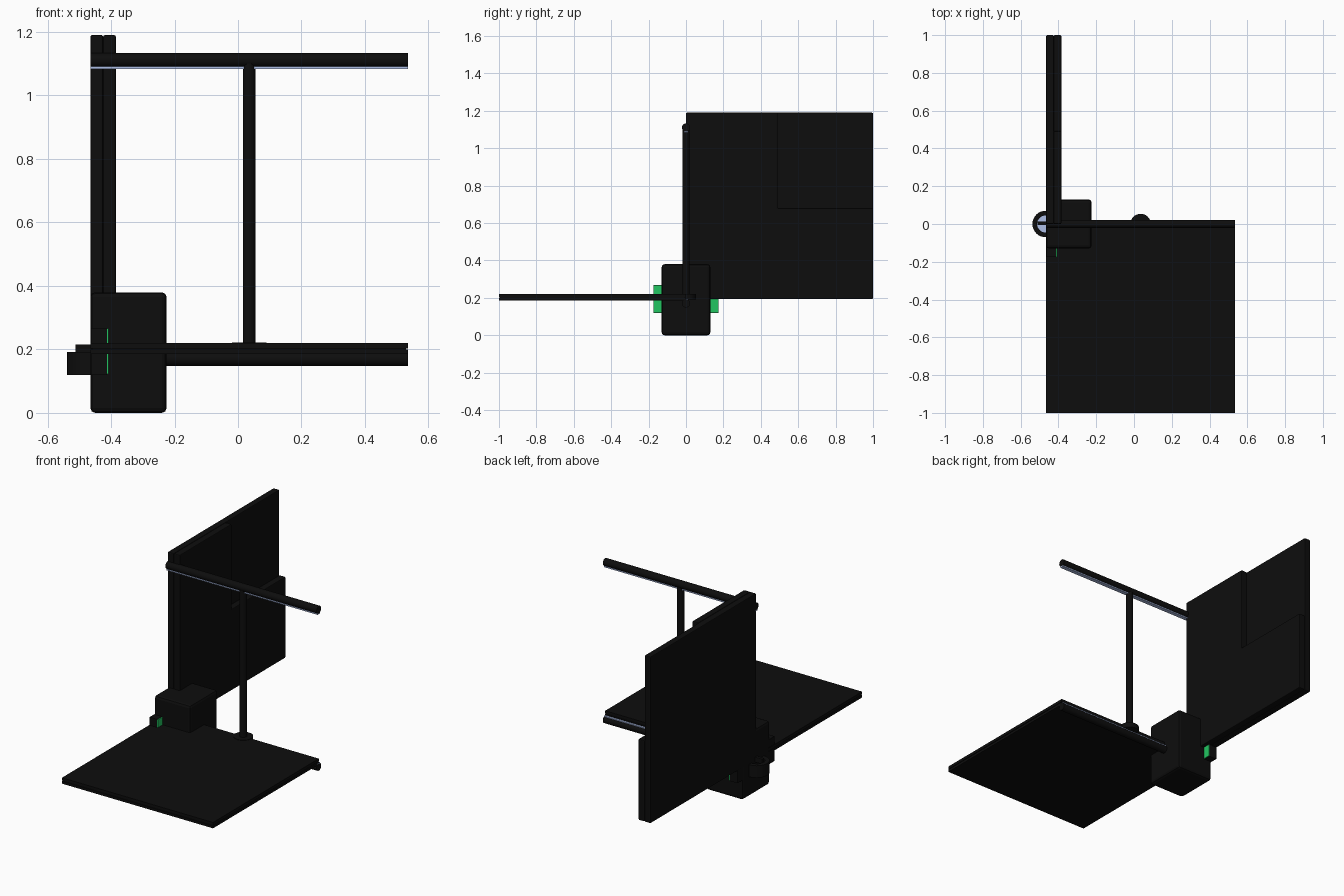
import bpy
import bmesh
from math import pi
from mathutils import Matrix

cube = bpy.data.objects.get("Cube")
if cube:
    bpy.data.objects.remove(cube, do_unlink=True)


def material(name, rgb):
    m = bpy.data.materials.new(name)
    m.use_nodes = True
    m.diffuse_color = (*rgb, 1)
    m.node_tree.nodes["Principled BSDF"].inputs["Base Color"].default_value = (*rgb, 1)
    return m


BLACK = material("black", (0.004, 0.004, 0.004))
GREEN = material("green", (0.016, 0.56, 0.12))
PALE = material("pale blue light", (0.42, 0.52, 0.8))


def finish(name, bm, mat, bevel=0, smooth=False):
    mesh = bpy.data.meshes.new(name)
    bmesh.ops.recalc_face_normals(bm, faces=bm.faces)
    bm.to_mesh(mesh)
    bm.free()
    mesh.materials.append(mat)
    ob = bpy.data.objects.new(name, mesh)
    bpy.context.collection.objects.link(ob)
    if bevel:
        mod = ob.modifiers.new("bevel", "BEVEL")
        mod.width = bevel
        mod.segments = 2
    if smooth:
        bpy.ops.object.select_all(action="DESELECT")
        ob.select_set(True)
        bpy.context.view_layer.objects.active = ob
        bpy.ops.object.shade_smooth_by_angle()
    return ob


def box(name, x, y, z, mat=BLACK, bevel=0):
    bm = bmesh.new()
    bmesh.ops.create_cube(bm, size=1)
    bmesh.ops.scale(bm, vec=(x[1] - x[0], y[1] - y[0], z[1] - z[0]), verts=bm.verts)
    bmesh.ops.translate(bm, vec=(sum(x) / 2, sum(y) / 2, sum(z) / 2), verts=bm.verts)
    return finish(name, bm, mat, bevel)


def rod(name, center, radius, length, axis="Z", mat=BLACK):
    bm = bmesh.new()
    turn = Matrix.Rotation(pi / 2, 4, "Y") if axis == "X" else Matrix()
    bmesh.ops.create_cone(bm, cap_ends=True, segments=32, radius1=radius, radius2=radius,
                          depth=length, matrix=Matrix.Translation(center) @ turn)
    return finish(name, bm, mat, smooth=True)


def prism_yz(name, points, x, mat=BLACK, bevel=0):
    bm = bmesh.new()
    face = bm.faces.new([bm.verts.new((x[0], y, z)) for y, z in points])
    new = bmesh.ops.extrude_face_region(bm, geom=[face])["geom"]
    bmesh.ops.translate(bm, vec=(x[1] - x[0], 0, 0),
                        verts=[v for v in new if isinstance(v, bmesh.types.BMVert)])
    return finish(name, bm, mat, bevel)


def ring(name, center, outer, inner, height):
    bm = bmesh.new()
    profile = [bm.verts.new((center[0] + r, center[1], center[2] + z))
               for r, z in ((inner, -height / 2), (outer, -height / 2),
                            (outer, height / 2), (inner, height / 2))]
    face = bm.faces.new(profile)
    edges = list(face.edges)
    bmesh.ops.delete(bm, geom=[face], context="FACES_ONLY")
    bmesh.ops.spin(bm, geom=profile + edges, cent=center, axis=(0, 0, 1),
                   angle=2 * pi, steps=32, use_merge=True)
    bmesh.ops.remove_doubles(bm, verts=bm.verts, dist=0.0001)
    return finish(name, bm, BLACK, smooth=True)


LEFT, RIGHT = -0.465, 0.535

# Upright panel with an L-shaped front layer
box("upright_panel", (LEFT, -0.425), (0, 1), (0.195, 1.19), bevel=0.005)
prism_yz("upright_panel_layer",
         [(0, 0.195), (1, 0.195), (1, 0.68), (0.49, 0.68), (0.49, 1.19), (0, 1.19)],
         (-0.425, -0.385), bevel=0.005)

# Flat panel in two thin layers
box("flat_panel_top", (LEFT, RIGHT), (-1, 0), (0.203, 0.22))
box("flat_panel_core", (LEFT + 0.006, RIGHT - 0.006), (-0.994, -0.006), (0.197, 0.205))
box("flat_panel_bottom", (LEFT, RIGHT), (-1, 0), (0.185, 0.199))

# Corner block with a green-faced plate through it
box("corner_block", (LEFT, -0.225), (-0.13, 0.13), (0, 0.38), bevel=0.015)
box("side_plate", (LEFT + 0.002, -0.413), (-0.175, 0.175), (0.12, 0.268))
box("green_face", (-0.413, -0.408), (-0.174, 0.174), (0.122, 0.266), GREEN)

# Eyelet beside the block
ring("eyelet", (-0.468, 0, 0.156), 0.07, 0.045, 0.072)
box("eyelet_pin", (-0.512, -0.4), (-0.006, 0.012), (0.185, 0.215))
rod("eyelet_light", (-0.468, 0, 0.156), 0.046, 0.008, mat=PALE)

# Upper and lower bars, each with a light strip facing the other
LENGTH = RIGHT - LEFT
for label, z, strip in (("upper", 1.111, (1.084, 1.091)), ("lower", 0.17, (0.187, 0.194))):
    rod(label + "_bar", ((LEFT + RIGHT) / 2, 0, z), 0.022, LENGTH, "X")
    box(label + "_light_strip", (LEFT, RIGHT), (-0.012, 0.012), strip, PALE)

# Post and its round foot
rod("post", (0.035, 0, 0.65), 0.02, 0.9)
rod("post_foot", (0.035, 0, 0.207), 0.054, 0.03)
